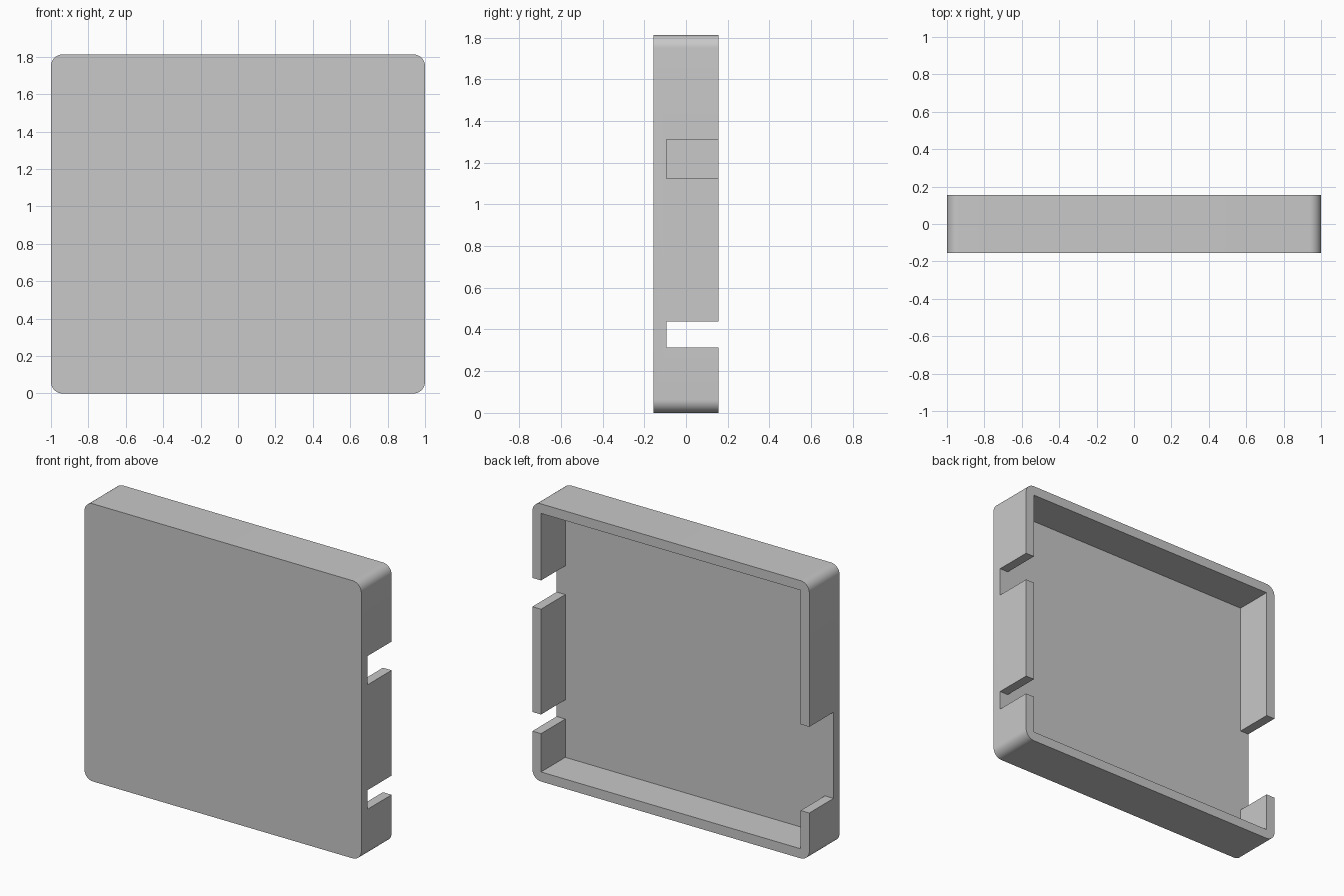
import bpy, bmesh, math

cube = bpy.data.objects.get("Cube")
if cube:
    bpy.data.objects.remove(cube, do_unlink=True)

U = 1 / 16                      # wall thickness, also the corner radius
W, H, D = 32 * U, 29 * U, 5 * U  # width, height, depth
X = W / 2

grey = bpy.data.materials.new("plain grey")
grey.use_nodes = True
colour = (0.58, 0.58, 0.58, 1)
grey.diffuse_color = colour
grey.node_tree.nodes["Principled BSDF"].inputs["Base Color"].default_value = colour


def prism(name, outline, y0, y1):
    """Extrude an x-z outline from y0 to y1."""
    bm = bmesh.new()
    face = bm.faces.new([bm.verts.new((x, y0, z)) for x, z in outline])
    ext = bmesh.ops.extrude_face_region(bm, geom=[face])
    verts = [v for v in ext["geom"] if isinstance(v, bmesh.types.BMVert)]
    bmesh.ops.translate(bm, verts=verts, vec=(0, y1 - y0, 0))
    bmesh.ops.recalc_face_normals(bm, faces=bm.faces)
    mesh = bpy.data.meshes.new(name)
    bm.to_mesh(mesh)
    bm.free()
    mesh.materials.append(grey)
    obj = bpy.data.objects.new(name, mesh)
    bpy.context.collection.objects.link(obj)
    return obj


# Rounded outer block
STEPS = 12
block = []
corners = [(X - U, H - U), (U - X, H - U), (U - X, U), (X - U, U)]
for quarter, (cx, cz) in enumerate(corners):
    for i in range(STEPS + 1):
        a = math.pi / 2 * (quarter + i / STEPS)
        block.append((cx + U * math.cos(a), cz + U * math.sin(a)))
tray = prism("open_tray", block, -D / 2, D / 2)


# Pocket outline, with the side wall notches running out past the walls
def side(sign, notches):
    inner, outer = sign * (X - U), sign * (X + U)
    points = [(inner, U)]
    for low, high in notches:
        points += [(inner, low * U), (outer, low * U),
                   (outer, high * U), (inner, high * U)]
    return points + [(inner, H - U)]


pocket = side(1, [(5, 7), (18, 21)]) + side(-1, [(5, 14)])[::-1]
cutter = prism("pocket_cutter", pocket, -D / 2 + U, D / 2 + U)
cutter.hide_render = True

# Hollow the block from the back
cut = tray.modifiers.new("Pocket", 'BOOLEAN')
cut.operation = 'DIFFERENCE'
cut.solver = 'EXACT'
cut.object = cutter
bpy.ops.object.select_all(action='DESELECT')
tray.select_set(True)
bpy.context.view_layer.objects.active = tray
bpy.ops.object.modifier_apply(modifier=cut.name)
bpy.data.objects.remove(cutter, do_unlink=True)

# Smooth the rounded corners, keep the other edges crisp
bpy.ops.object.shade_smooth_by_angle(angle=math.radians(30))
